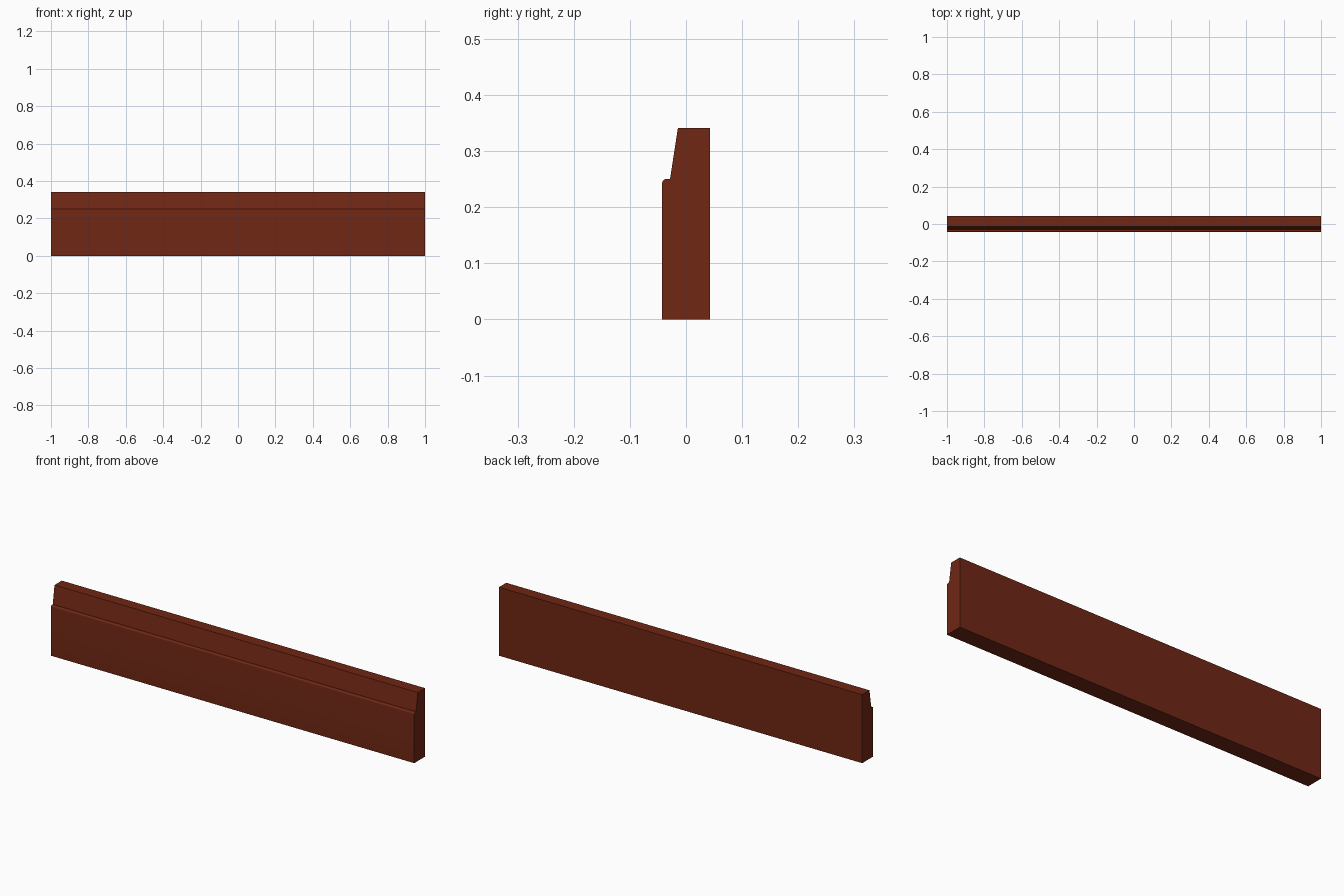
import bpy, bmesh, math

if "Cube" in bpy.data.objects:
    bpy.data.objects.remove(bpy.data.objects["Cube"])

# Skirting board cross-section (y, z): flat back, sloped top, rounded front bead
R = 0.007
FRONT, BACK, STEP, TOP = -0.0425, 0.0425, 0.25, 0.341
profile = [(FRONT, 0), (BACK, 0), (BACK, TOP), (-0.0145, TOP), (-0.0285, STEP)]
for i in range(7):
    a = math.radians(90 + 15 * i)
    profile.append((FRONT + R + R * math.cos(a), STEP - R + R * math.sin(a)))

# Extrude the profile along x
bm = bmesh.new()
face = bm.faces.new([bm.verts.new((-1, y, z)) for y, z in profile])
ext = bmesh.ops.extrude_face_region(bm, geom=[face])
moved = [g for g in ext["geom"] if isinstance(g, bmesh.types.BMVert)]
bmesh.ops.translate(bm, verts=moved, vec=(2, 0, 0))
bmesh.ops.recalc_face_normals(bm, faces=bm.faces)
mesh = bpy.data.meshes.new("skirting_board")
bm.to_mesh(mesh)
bm.free()
board = bpy.data.objects.new("skirting_board", mesh)
bpy.context.collection.objects.link(board)

# Smooth bead, sharp corners
bpy.context.view_layer.objects.active = board
board.select_set(True)
bpy.ops.object.shade_smooth_by_angle(angle=math.radians(30))

# Dark red-brown wood
wood = bpy.data.materials.new("wood")
wood.diffuse_color = (0.16, 0.02, 0.007, 1)
wood.use_nodes = True
wood.node_tree.nodes["Principled BSDF"].inputs["Base Color"].default_value = wood.diffuse_color
mesh.materials.append(wood)
